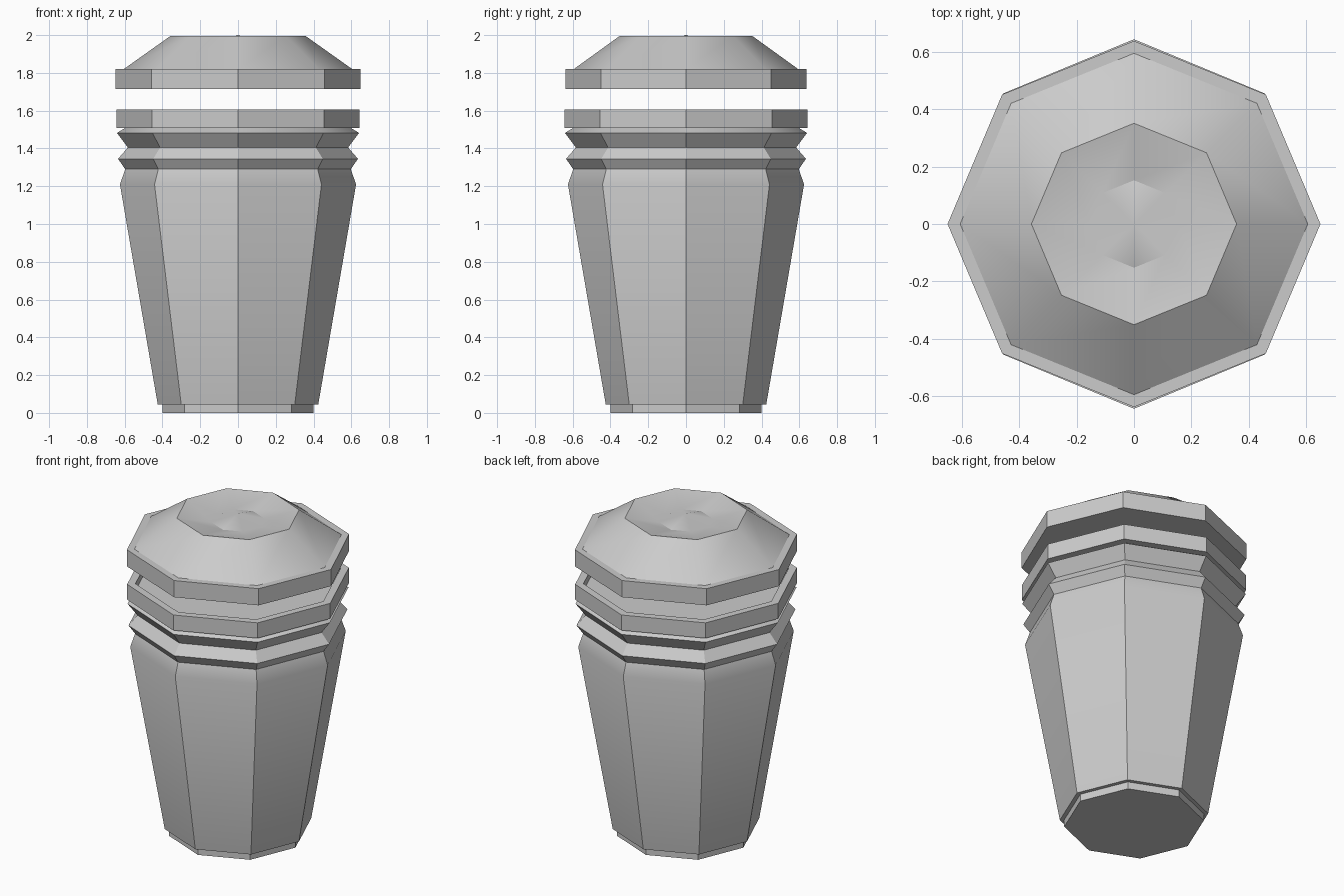
import bpy, bmesh
from math import cos, sin, pi

if "Cube" in bpy.data.objects:
    bpy.data.objects.remove(bpy.data.objects["Cube"])

SIDES = 8

def lathe(name, profile, sy=1.0):
    """Spin (radius, z) points into an octagonal solid; radius 0 is a pole."""
    bm = bmesh.new()
    rings = []
    for r, z in profile:
        if r == 0:
            rings.append([bm.verts.new((0, 0, z))] * SIDES)
        else:
            rings.append([bm.verts.new((r * cos(2 * pi * i / SIDES),
                                        r * sy * sin(2 * pi * i / SIDES), z))
                          for i in range(SIDES)])
    for a, b in zip(rings, rings[1:]):
        for i in range(SIDES):
            j = (i + 1) % SIDES
            corners = list(dict.fromkeys((a[i], a[j], b[j], b[i])))
            bm.faces.new(corners)
    bmesh.ops.recalc_face_normals(bm, faces=bm.faces)
    me = bpy.data.meshes.new(name)
    bm.to_mesh(me)
    bm.free()
    ob = bpy.data.objects.new(name, me)
    bpy.context.collection.objects.link(ob)
    # soften only the shallow lid facets
    bpy.ops.object.select_all(action='DESELECT')
    ob.select_set(True)
    bpy.context.view_layer.objects.active = ob
    bpy.ops.object.shade_smooth_by_angle(angle=pi / 6)
    return ob

# Tapered body with foot, two neck ridges, rim band and recessed top
lathe("body", [(0, 0), (0.40, 0), (0.40, 0.045), (0.425, 0.045),
               (0.625, 1.21), (0.597, 1.29), (0.635, 1.345),
               (0.583, 1.405), (0.641, 1.482), (0.598, 1.508),
               (0.643, 1.508), (0.643, 1.605), (0.595, 1.605),
               (0.595, 1.56), (0, 1.56)])

# Floating lid with bevelled shoulder, dished top and centre point
lathe("lid", [(0, 1.715), (0.649, 1.715), (0.649, 1.82), (0.605, 1.82),
              (0.357, 1.996), (0.155, 1.955), (0, 2.0)], sy=0.982)
